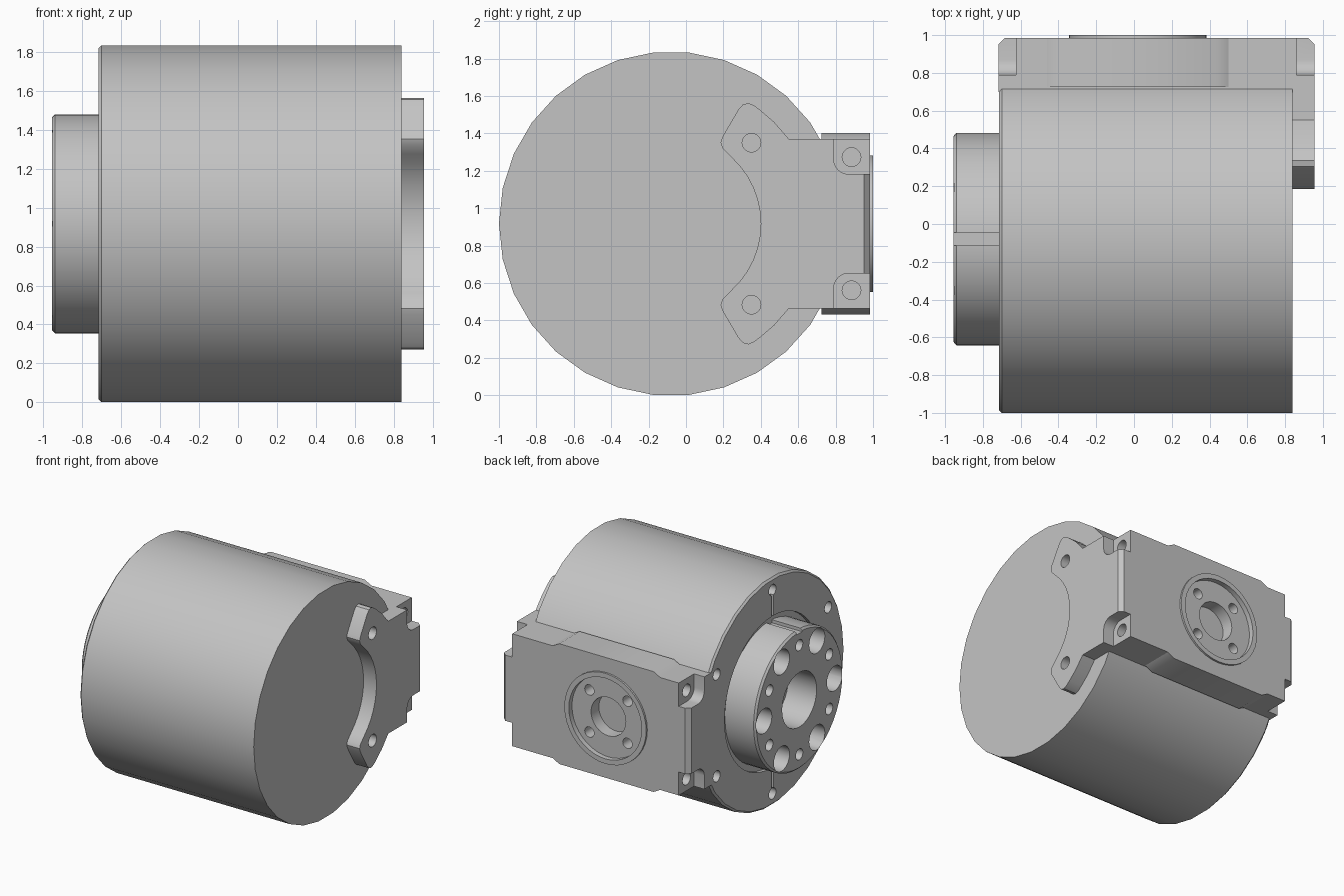
import bpy, bmesh, math
from mathutils import Vector

if "Cube" in bpy.data.objects:
    bpy.data.objects.remove(bpy.data.objects["Cube"])

CY, CZ = -0.08, 0.917      # main axis, runs along x
LEFT, RIGHT, BACK = -0.715, 0.955, 0.985

grey = bpy.data.materials.new("machined_grey")
grey.use_nodes = True
grey.diffuse_color = (0.55, 0.55, 0.55, 1)
grey.node_tree.nodes["Principled BSDF"].inputs["Base Color"].default_value = grey.diffuse_color

MAPS = {"x": lambda u, v, w: (w, u, v),
        "y": lambda u, v, w: (u, w, v),
        "z": lambda u, v, w: (u, v, w)}


def circle(u, v, r, n=24):
    return [(u + r * math.cos(math.tau * i / n), v + r * math.sin(math.tau * i / n)) for i in range(n)]


def ring(u, v, r, size, count, start, n=16):
    """Loops for a bolt circle of holes."""
    return [circle(cu, cv, size, n) for cu, cv in
            (( u + r * math.cos(t), v + r * math.sin(t))
             for t in (math.radians(start) + math.tau * i / count for i in range(count)))]


def rect(u0, u1, v0, v1):
    return [(u0, v0), (u1, v0), (u1, v1), (u0, v1)]


def prism(name, axis, loops, a, b):
    """Extrude closed outlines along an axis from a to b."""
    bm = bmesh.new()
    for loop in loops:
        face = bm.faces.new([bm.verts.new(MAPS[axis](u, v, a)) for u, v in loop])
        new = bmesh.ops.extrude_face_region(bm, geom=[face])["geom"]
        bmesh.ops.translate(bm, verts=[g for g in new if isinstance(g, bmesh.types.BMVert)],
                            vec=Vector(MAPS[axis](0, 0, b - a)))
    bmesh.ops.recalc_face_normals(bm, faces=bm.faces)
    mesh = bpy.data.meshes.new(name)
    bm.to_mesh(mesh)
    bm.free()
    mesh.materials.append(grey)
    obj = bpy.data.objects.new(name, mesh)
    bpy.context.collection.objects.link(obj)
    return obj


def cut(obj, axis, loops, a, b):
    cutter = prism("cutter", axis, loops, a, b)
    mod = obj.modifiers.new("cut", "BOOLEAN")
    mod.operation, mod.solver, mod.object = "DIFFERENCE", "EXACT", cutter
    bpy.context.view_layer.objects.active = obj
    bpy.ops.object.modifier_apply(modifier=mod.name)
    bpy.data.objects.remove(cutter)


def bevel_rim(obj, x, width):
    """Chamfer the outer rim at the given x."""
    bm = bmesh.new()
    bm.from_mesh(obj.data)
    edges = [e for e in bm.edges if all(abs(v.co.x - x) < 1e-4 for v in e.verts)]
    bmesh.ops.bevel(bm, geom=edges, offset=width, segments=1, affect="EDGES")
    bm.to_mesh(obj.data)
    bm.free()


def mirrored(points):
    """Reflect a (y, z) outline about the main axis height."""
    return [(u, 2 * CZ - v) for u, v in reversed(points)]


# Main drum with bolt circle, hub clearance and two narrow slots
drum = prism("drum", "x", [circle(CY, CZ, 0.92, 30)], LEFT, 0.84)
bevel_rim(drum, LEFT, 0.015)
cut(drum, "x", [circle(CY, CZ, 0.61, 48)], LEFT - 0.1, LEFT + 0.03)
cut(drum, "x", ring(CY, CZ, 0.82, 0.045, 6, 30), LEFT - 0.1, LEFT + 0.15)
slot = rect(CY - 0.012, CY + 0.012, CZ + 0.6, CZ + 0.8)
cut(drum, "x", [slot, mirrored(slot)], LEFT - 0.1, LEFT + 0.025)

# Output hub with bore, two sets of holes and a keyway
hub = prism("hub", "x", [circle(CY, CZ, 0.562, 48)], -0.955, -0.66)
bevel_rim(hub, -0.955, 0.015)
holes = ring(CY, CZ, 0.45, 0.1, 6, 0, 24) + ring(CY, CZ, 0.44, 0.045, 6, 30)
cut(hub, "x", holes + [circle(CY, CZ, 0.22, 32)], -1.1, -0.7)
cut(hub, "x", [rect(CY - 0.035, CY + 0.035, CZ + 0.535, CZ + 0.7)], -1.1, -0.5)

# Back mounting block, chamfered at both ends
c = 0.032
outline = [(LEFT - 0.002, 0.70), (RIGHT, 0.70), (RIGHT, BACK - c), (RIGHT - c, BACK),
           (LEFT + c, BACK), (LEFT - 0.002, BACK - c)]
H = 0.453
block = prism("mounting_block", "z", [outline], CZ - H, CZ + H)
# Screw recesses with one rounded corner, at all four corners
corner = [(0.79 + 0.08 * (1 - math.cos(t)), CZ + 0.345 - 0.08 * math.sin(t))
          for t in (math.radians(15 * i) for i in range(7))]
corner += [(1.1, CZ + 0.265), (1.1, CZ + 0.6), (0.79, CZ + 0.6)]
screws = [circle(0.885, CZ + s * 0.356, 0.05, 20) for s in (-1, 1)]
for inner, outer, deep in ((-0.625, -0.9, -0.5), (0.86, 1.1, 0.72)):
    cut(block, "x", [corner, mirrored(corner)], inner, outer)
    cut(block, "x", screws, deep, outer)
# Round window in the back face with a bore and four holes
PX = 0.02
cut(block, "y", [circle(PX, CZ, 0.325, 40)], 0.96, 1.1)
cut(block, "y", [circle(PX, CZ, 0.155, 32)] + ring(PX, CZ, 0.24, 0.042, 4, 45), 0.86, 1.1)

# Raised rim around the window
rim = prism("window_rim", "y", [circle(PX, CZ, 0.365, 40)], BACK - 0.01, 1.0)
cut(rim, "y", [circle(PX, CZ, 0.325, 40)], 0.9, 1.1)

# Raised pads on the upper and lower sides of the block
pad = [(-0.46, CZ + H), (0.50, CZ + H), (0.44, CZ + 0.485), (-0.40, CZ + 0.485)]
pads = [prism("upper_pad", "y", [pad], 0.725, BACK),
        prism("lower_pad", "y", [mirrored(pad)], 0.725, BACK)]

# Forked bracket on the end face, wrapping around a circular clearance
arm = [(0.70, CZ + H), (0.55, CZ + H), (0.47, CZ + 0.545), (0.40, CZ + 0.605),
       (0.365, CZ + 0.632), (0.335, CZ + 0.645), (0.305, CZ + 0.638), (0.28, CZ + 0.61),
       (0.195, CZ + 0.465), (0.185, CZ + 0.435), (0.195, CZ + 0.405)]
arc = [(CY + 0.48 * math.cos(t), CZ + 0.48 * math.sin(t))
       for t in (math.radians(48 - 8 * i) for i in range(13))]
bracket = prism("forked_bracket", "x", [arm + arc + mirrored(arm)], 0.83, RIGHT)
cut(bracket, "x", [circle(0.35, CZ + s * 0.433, 0.05, 20) for s in (-1, 1)], 0.85, 1.1)

# Smooth the round surfaces, keep the edges sharp
bpy.ops.object.select_all(action="DESELECT")
for obj in [drum, hub, block, rim, bracket] + pads:
    obj.select_set(True)
bpy.context.view_layer.objects.active = drum
bpy.ops.object.shade_smooth_by_angle(angle=math.radians(30))
